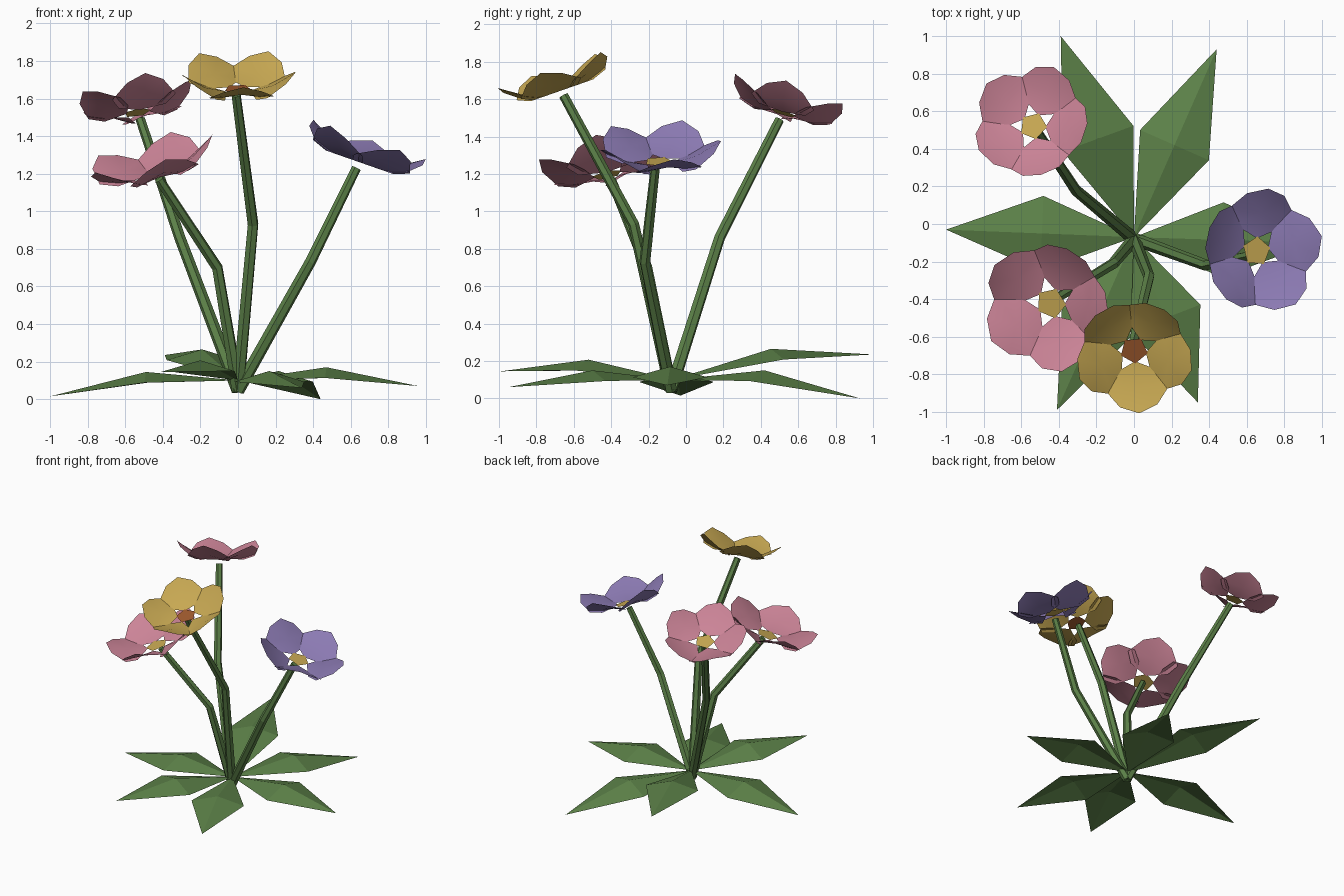
import bpy
import math
from mathutils import Matrix, Vector

cube = bpy.data.objects.get("Cube")
if cube:
    bpy.data.objects.remove(cube, do_unlink=True)


def material(name, rgb):
    m = bpy.data.materials.new(name)
    m.use_nodes = True
    m.diffuse_color = (*rgb, 1)
    bsdf = next(n for n in m.node_tree.nodes if n.type == 'BSDF_PRINCIPLED')
    bsdf.inputs["Base Color"].default_value = (*rgb, 1)
    return m


green = material("leaf green", (0.107, 0.22, 0.065))
pink = material("petal pink", (0.6, 0.23, 0.31))
purple = material("petal purple", (0.26, 0.195, 0.45))
yellow = material("warm yellow", (0.57, 0.39, 0.085))
brown = material("rust brown", (0.34, 0.10, 0.027))

ROOT = Vector((0, -0.07, 0.1))


def mesh_object(name, verts, faces, mat, smooth=False):
    me = bpy.data.meshes.new(name)
    me.from_pydata(verts, [], faces)
    me.materials.append(mat)
    for p in me.polygons:
        p.use_smooth = smooth
    ob = bpy.data.objects.new(name, me)
    bpy.context.collection.objects.link(ob)
    return ob


# Leaves: diamonds folded along a raised middle ridge
def leaf(name, tip, ridge_z):
    tip = Vector(tip)
    ridge = ROOT.lerp(tip, 0.49)
    ridge.z = ridge_z
    along = (tip - ROOT).to_2d().normalized()
    side = Vector((-along.y, along.x, 0)) * 0.2
    drop = Vector((0, 0, -0.057))
    verts = [ROOT, ridge + side + drop, tip, ridge - side + drop, ridge]
    mesh_object(name, verts, [(0, 4, 1), (1, 4, 2), (2, 4, 3), (3, 4, 0)], green)


leaf("left_side_leaf", (-1.0, -0.03, 0.015), 0.145)
leaf("right_side_leaf", (0.96, -0.1, 0.07), 0.17)
leaf("back_right_leaf", (0.44, 0.93, 0.0), 0.15)
leaf("back_left_leaf", (-0.39, 1.0, 0.235), 0.265)
leaf("front_right_leaf", (0.34, -0.95, 0.06), 0.15)
leaf("front_left_leaf", (-0.41, -0.99, 0.145), 0.207)


# Stems: six-sided bent tubes
def stem(name, bend, top):
    cu = bpy.data.curves.new(name, 'CURVE')
    cu.dimensions = '3D'
    cu.bevel_depth = 0.03
    cu.bevel_resolution = 1
    cu.use_fill_caps = True
    sp = cu.splines.new('POLY')
    sp.points.add(2)
    sp.use_smooth = False
    path = [((0, -0.08, 0.045), 1.15), (bend, 1), (top, 0.85)]
    for pt, (co, r) in zip(sp.points, path):
        pt.co = (*co, 1)
        pt.radius = r
    cu.materials.append(green)
    ob = bpy.data.objects.new(name, cu)
    bpy.context.collection.objects.link(ob)
    bpy.ops.object.select_all(action='DESELECT')
    ob.select_set(True)
    bpy.context.view_layer.objects.active = ob
    bpy.ops.object.convert(target='MESH')


# One upturned petal: root, right edge, tip, left edge, with a raised middle
EDGE = [(0.13, 0.13, 0.0), (0.2, 0.175, 0.03), (0.285, 0.1, 0.09)]
PETAL = ([(0.065, 0, 0)] + [(x, -y, z) for x, y, z in EDGE]
         + [(0.315, 0, 0.125)] + EDGE[::-1] + [(0.19, 0, 0.04)])


# Flowers: five overlapping petals around a pentagon
def flower(name, center, lean, spin, scale, petal_mat, heart_mat):
    normal = Vector((*lean, 0.945))
    tilt = Vector((0, 0, 1)).rotation_difference(normal).to_matrix().to_4x4()
    place = Matrix.Translation(center) @ tilt @ Matrix.Scale(scale, 4)
    verts, faces, heart = [], [], []
    for k in range(5):
        turn = Matrix.Rotation(math.radians(spin + 72 * k), 4, 'Z')
        base = len(verts)
        verts += [place @ turn @ Vector(v) for v in PETAL]
        faces += [(base + i, base + (i + 1) % 8, base + 8) for i in range(8)]
        heart.append(place @ turn @ Vector((0.075, 0, 0.006)))
    mesh_object(name + "_petals", verts, faces, petal_mat, True)
    mesh_object(name + "_heart", heart, [range(5)], heart_mat)


stem("yellow_flower_stem", (0.08, -0.28, 0.93), (-0.01, -0.655, 1.62))
flower("yellow_flower", (0, -0.67, 1.645), (0, -0.33), 59, 1.0, yellow, brown)

stem("purple_flower_stem", (0.385, -0.22, 0.73), (0.63, -0.165, 1.23))
flower("purple_flower", (0.65, -0.145, 1.26), (0.33, 0), 14, 1.06, purple, yellow)

stem("back_pink_flower_stem", (-0.31, 0.18, 0.86), (-0.52, 0.5, 1.49))
flower("back_pink_flower", (-0.535, 0.52, 1.52), (-0.17, 0.28), 67, 1.0, pink, yellow)

stem("front_pink_flower_stem", (-0.11, -0.21, 0.7), (-0.42, -0.4, 1.17))
flower("front_pink_flower", (-0.44, -0.42, 1.19), (-0.26, -0.2), 68, 1.12, pink, yellow)
